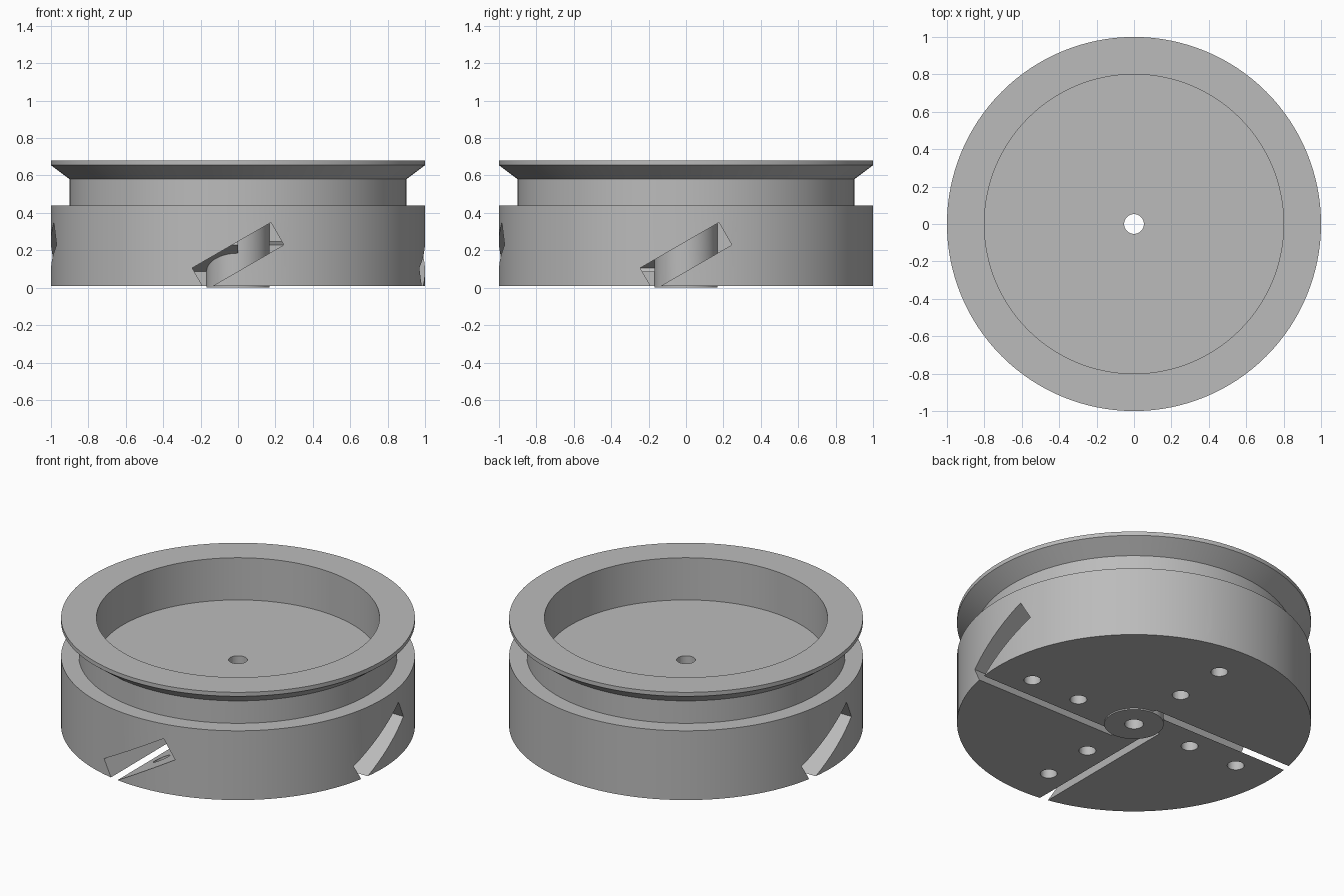
import bpy
import bmesh
from math import radians, pi
from mathutils import Matrix, Vector

cube = bpy.data.objects.get("Cube")
if cube:
    bpy.data.objects.remove(cube, do_unlink=True)

SIDES = 128
BASE_Z = 0.008
HUB_RADIUS = 0.168

metal = bpy.data.materials.new("machined grey metal")
metal.use_nodes = True
grey = (0.5, 0.5, 0.5, 1)
metal.diffuse_color = grey
metal.node_tree.nodes["Principled BSDF"].inputs["Base Color"].default_value = grey


def make_object(name, bm):
    bmesh.ops.recalc_face_normals(bm, faces=bm.faces)
    mesh = bpy.data.meshes.new(name)
    bm.to_mesh(mesh)
    bm.free()
    mesh.materials.append(metal)
    obj = bpy.data.objects.new(name, mesh)
    bpy.context.collection.objects.link(obj)
    return obj


def lathe(name, profile):
    """Spin a profile that starts and ends on the z axis."""
    bm = bmesh.new()
    verts = [bm.verts.new((r, 0, z)) for r, z in profile]
    edges = [bm.edges.new(pair) for pair in zip(verts, verts[1:])]
    bmesh.ops.spin(bm, geom=verts + edges, axis=(0, 0, 1), cent=(0, 0, 0),
                   angle=2 * pi, steps=SIDES, use_duplicate=False)
    bmesh.ops.remove_doubles(bm, verts=bm.verts, dist=0.0005)
    return make_object(name, bm)


def cylinder(name, x, y, radius, bottom, top, sides):
    bm = bmesh.new()
    bmesh.ops.create_cone(bm, cap_ends=True, segments=sides, radius1=radius,
                          radius2=radius, depth=top - bottom,
                          matrix=Matrix.Translation((x, y, (top + bottom) / 2)))
    return make_object(name, bm)


def slot_cutter(turn):
    """Tilted rectangular channel running from the rim to the middle."""
    bm = bmesh.new()
    bmesh.ops.create_cube(bm, size=1)
    bmesh.ops.scale(bm, vec=(0.486, 1.2, 0.138), verts=bm.verts)
    place = (Matrix.Rotation(turn, 4, 'Z')
             @ Matrix.Translation((0, -0.6, 0.167))
             @ Matrix.Rotation(radians(-30), 4, 'Y'))
    bm.transform(place)
    return make_object("slot_cutter", bm)


def combine(target, tool, operation):
    mod = target.modifiers.new(operation, 'BOOLEAN')
    mod.operation = operation
    mod.solver = 'EXACT'
    mod.object = tool
    bpy.context.view_layer.objects.active = target
    bpy.ops.object.modifier_apply(modifier=mod.name)
    bpy.data.objects.remove(tool, do_unlink=True)


# Turned body with a recess, a V-shaped flange and a neck groove
body = lathe("cutter_head_body", [
    (0, BASE_Z), (1, BASE_Z), (1, 0.44), (0.9, 0.44), (0.9, 0.58),
    (1, 0.655), (1, 0.68), (0.8, 0.68), (0.8, 0.417), (0, 0.417)])

# Four slanted slots
quarter_turns = [i * pi / 2 for i in range(4)]
for turn in quarter_turns:
    combine(body, slot_cutter(turn), 'DIFFERENCE')

# Central hub, standing slightly proud of the underside
combine(body, cylinder("hub", 0, 0, HUB_RADIUS, 0, 0.38, 64), 'UNION')

# Through bore and blind screw holes that open into the slots
combine(body, cylinder("bore", 0, 0, 0.053, -0.1, 0.6, 32), 'DIFFERENCE')
for turn in quarter_turns:
    for reach in (0.41, 0.75):
        spot = Matrix.Rotation(turn, 3, 'Z') @ Vector((0, -reach, 0))
        hole = cylinder("screw_hole", spot.x, spot.y, 0.048, -0.1, 0.16, 32)
        combine(body, hole, 'DIFFERENCE')

# Smooth round walls, crisp edges
bpy.ops.object.select_all(action='DESELECT')
body.select_set(True)
bpy.context.view_layer.objects.active = body
bpy.ops.object.shade_smooth_by_angle(angle=radians(25))
